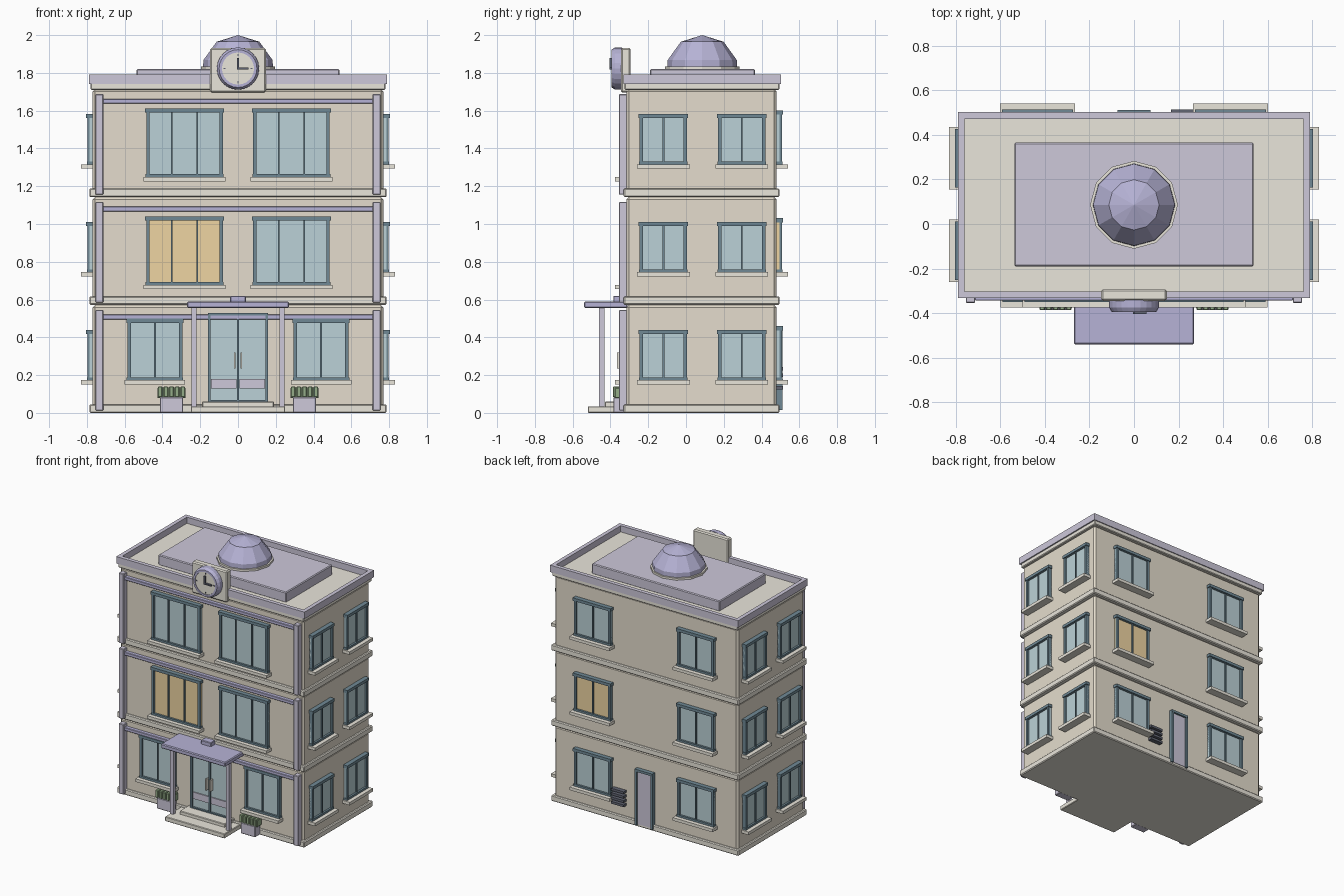
import bpy, bmesh
from math import pi
from mathutils import Matrix, Vector

if "Cube" in bpy.data.objects:
    bpy.data.objects.remove(bpy.data.objects["Cube"])

def mat(name, r, g, b):
    m = bpy.data.materials.new(name)
    m.diffuse_color = (r, g, b, 1)
    m.use_nodes = True
    m.node_tree.nodes["Principled BSDF"].inputs["Base Color"].default_value = m.diffuse_color
    return m

WALL = mat("wall", .78, .72, .61)
TRIM = mat("trim", .82, .79, .71)
PURPLE = mat("purple", .47, .45, .67)
LILAC = mat("lilac", .61, .58, .70)
FRAME = mat("frame", .16, .25, .30)
GLASS = mat("glass", .50, .64, .68)
LIT = mat("lit_glass", .86, .66, .36)
GREEN = mat("leaf", .30, .42, .25)
DARK = mat("dark", .12, .13, .17)

def finish(name, bm, material, bevel=0):
    bmesh.ops.recalc_face_normals(bm, faces=bm.faces)
    me = bpy.data.meshes.new(name)
    bm.to_mesh(me)
    bm.free()
    me.materials.append(material)
    ob = bpy.data.objects.new(name, me)
    bpy.context.collection.objects.link(ob)
    if bevel:
        mod = ob.modifiers.new("bevel", 'BEVEL')
        mod.width, mod.segments = bevel, 1
    return ob

def boxes(name, bounds, material, bevel=0, matrix=Matrix()):
    """One object made of boxes given as (x0, x1, y0, y1, z0, z1)."""
    bm = bmesh.new()
    for x0, x1, y0, y1, z0, z1 in bounds:
        m = Matrix.Translation(((x0 + x1) / 2, (y0 + y1) / 2, (z0 + z1) / 2)) \
            @ Matrix.Diagonal((x1 - x0, y1 - y0, z1 - z0, 1))
        bmesh.ops.create_cube(bm, size=1, matrix=matrix @ m)
    return finish(name, bm, material, bevel)

def lathe(name, profile, n, material, matrix):
    """Spin a (radius, height) profile around local z."""
    bm = bmesh.new()
    vs = [bm.verts.new((r, 0, z)) for r, z in profile]
    es = [bm.edges.new(p) for p in zip(vs, vs[1:])]
    bmesh.ops.spin(bm, geom=vs + es, axis=(0, 0, 1), cent=(0, 0, 0),
                   angle=2 * pi, steps=n)
    bmesh.ops.remove_doubles(bm, verts=bm.verts, dist=1e-4)
    bmesh.ops.transform(bm, matrix=matrix, verts=bm.verts)
    return finish(name, bm, material)

def mirrored(b):
    return [b, (-b[1], -b[0]) + tuple(b[2:])]

# Wall frames: local x runs along the wall, local -y points outward
def wall(x, y, angle):
    return Matrix.Translation((x, y, 0)) @ Matrix.Rotation(angle, 4, 'Z')

FRONT, BACK = wall(0, -.315, 0), wall(0, .48, pi)
RIGHT, LEFT = wall(.77, 0, pi / 2), wall(-.77, 0, -pi / 2)

def window(name, w, u, z0, z1, width, panes, glass=GLASS):
    a, b, t = u - width / 2, u + width / 2, .018
    boxes(name + "_glass", [(a, b, -.015, .01, z0, z1)], glass, 0, w)
    bars = [(a, a + t, -.028, .01, z0, z1), (b - t, b, -.028, .01, z0, z1),
            (a - .006, b + .006, -.034, .01, z1 - t, z1 + .004),
            (a - .004, b + .004, -.03, .01, z0, z0 + t)]
    for i in range(1, panes):
        x = a + width * i / panes
        bars.append((x - .005, x + .005, -.024, .01, z0, z1))
    boxes(name + "_frame", bars, FRAME, 0, w)
    boxes(name + "_sill", [(a - .015, b + .015, -.06, .01, z0 - .02, z0 + .003)], TRIM, 0, w)

# Three storeys
for i, z in enumerate((0, .572, 1.143)):
    n = f"floor{i + 1}_"
    boxes(n + "walls", [(-.77, .77, -.315, .48, z + .005, z + .572)], WALL, .014)
    boxes(n + "band", [(-.787, .787, -.33, .495, z, z + .045)], TRIM, .006)
    boxes(n + "pilasters", mirrored((.713, .755, -.355, -.31, z + .012, z + .545)), LILAC, .004)
    boxes(n + "beam", [(-.714, .714, -.343, -.31, z + .495, z + .52)], PURPLE, .003)
    for s in (-1, 1):
        side = "left" if s < 0 else "right"
        if i == 0:
            window(n + side + "_front_window", FRONT, s * .44, .17, .495, .29, 2)
        else:
            window(n + side + "_front_window", FRONT, s * .283, z + .103, z + .465, .405, 3,
                   LIT if i == 1 and s < 0 else GLASS)
        window(n + side + "_back_window", BACK, -s * .433, z + .17, z + .455, .305, 2,
               LIT if i == 1 and s > 0 else GLASS)
        for k, y in enumerate((-.12, .295)):
            window(f"{n}{side}_side_window_{k + 1}", RIGHT if s > 0 else LEFT,
                   s * y, z + .17, z + .435, .25, 2)

# Roof: cornice, parapet, raised pad
boxes("cornice", [(-.78, .78, -.325, .495, 1.71, 1.745)], TRIM, .005)
boxes("parapet", mirrored((.76, .79, -.332, .502, 1.74, 1.792))
      + [(-.76, .76, -.332, -.302, 1.74, 1.792), (-.76, .76, .472, .502, 1.74, 1.792)], LILAC)
boxes("roof_pad", [(-.537, .537, -.19, .365, 1.74, 1.82)], LILAC, .006)

# Dome with its ring
at = Matrix.Translation((0, .086, 0))
lathe("dome_ring", [(0, 1.815), (.197, 1.815), (.197, 1.835), (0, 1.835)], 12, TRIM, at)
lathe("dome", [(0, 1.83), (.185, 1.83), (.183, 1.868), (.113, 1.965), (0, 2.0)], 12, PURPLE, at)

# Clock on the front parapet
boxes("clock_plate", [(-.147, .147, -.345, -.293, 1.695, 1.932)], TRIM, .008)
face = Matrix.Translation((0, -.34, 1.823)) @ Matrix.Rotation(pi / 2, 4, 'X')
lathe("clock_rim", [(0, 0), (.112, 0), (.112, .035), (.1, .055), (.085, .055),
                    (.085, .045), (0, .045)], 24, PURPLE, face)
lathe("clock_face", [(0, .03), (.086, .03), (.086, .05), (0, .05)], 24, TRIM, face)
boxes("clock_hands", [(-.005, .005, -.405, -.388, 1.818, 1.88),
                      (-.005, .055, -.405, -.388, 1.818, 1.828)], DARK)
ticks = mirrored((.066, .078, -.394, -.388, 1.82, 1.826))
ticks += [(-.003, .003, -.394, -.388, z - .006, z + .006) for z in (1.751, 1.895)]
boxes("clock_ticks", ticks, DARK)

# Entrance steps, canopy and posts
boxes("lower_step", [(-.25, .25, -.52, -.31, 0, .035)], TRIM, .004)
boxes("upper_step", [(-.19, .19, -.43, -.31, .03, .06)], TRIM, .004)
boxes("canopy", [(-.27, .27, -.54, -.31, .555, .59)], PURPLE, .006)
boxes("canopy_block", [(-.042, .042, -.385, -.33, .585, .62)], PURPLE, .004)
boxes("canopy_posts", mirrored((.221, .247, -.46, -.432, .03, .56)), LILAC)

# Glazed double door
boxes("door_glass", [(-.15, .15, -.33, -.31, .06, .52)], GLASS)
boxes("door_frame", mirrored((.145, .16, -.345, -.31, .055, .53))
      + [(-.16, .16, -.345, -.31, .515, .53), (-.16, .16, -.345, -.31, .055, .068),
         (-.006, .006, -.343, -.31, .06, .52)], FRAME)
boxes("door_push_plates", mirrored((.008, .143, -.338, -.31, .13, .18)), LILAC)
boxes("door_handles", mirrored((.012, .022, -.365, -.33, .235, .32)), TRIM)

# Planters
for s in (-1, 1):
    n, x = ("left" if s < 0 else "right"), s * .352
    boxes(n + "_planter", [(x - .062, x + .062, -.385, -.32, 0, .085)], LILAC, .005)
    leaves = [(x - .075, x + .075, -.378, -.322, .078, .134)]
    leaves += [(x - .072 + k * .03, x - .048 + k * .03, -.387, -.32, .083, .14) for k in range(5)]
    boxes(n + "_hedge", leaves, GREEN, .004)

# Back door and vent
boxes("back_door", [(-.06, .06, .47, .498, .02, .425)], LILAC)
boxes("back_door_frame", mirrored((.058, .074, .47, .51, .015, .44))
      + [(-.074, .074, .47, .512, .422, .44)], FRAME)
boxes("back_vent", [(.165, .27, .47, .513, z, z + .018) for z in (.125, .158, .191, .224)], DARK)
